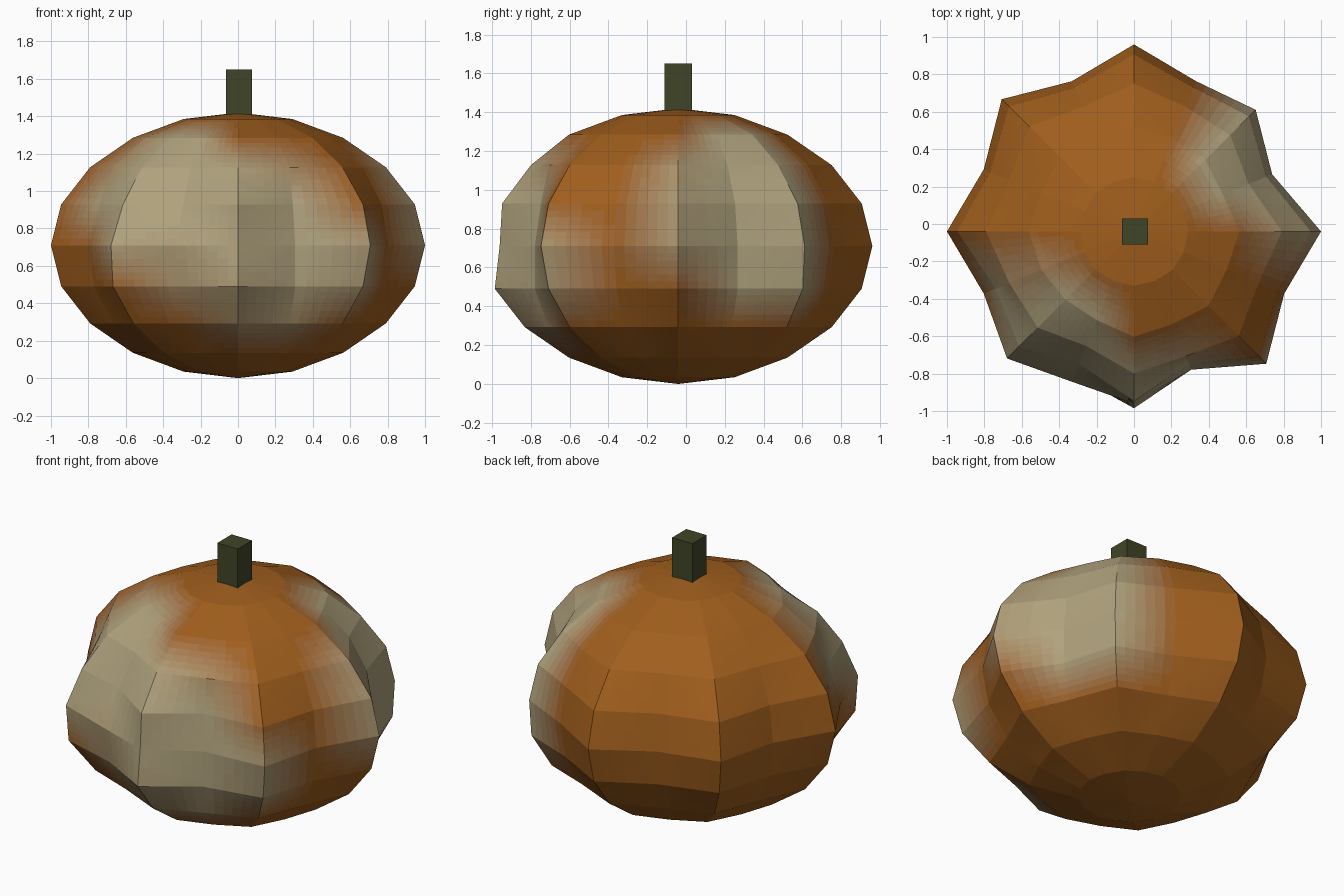
import bpy, bmesh, math

if "Cube" in bpy.data.objects:
    bpy.data.objects.remove(bpy.data.objects["Cube"])

SEGS, CY, H = 16, -0.04, 0.71
STEPS = 14

# Faded patches: one digit (0 orange .. 9 grey) per segment, for each latitude ring
FADE = {3: "0880000004980000", 2: "6990000005998500", 1: "7990000008998900",
        0: "7990000000879970", -1: "0880000000067870", -2: "0000000000006600"}


def material(name, rgb):
    m = bpy.data.materials.new(name)
    m.diffuse_color = (*rgb, 1)
    m.use_nodes = True
    m.node_tree.nodes["Principled BSDF"].inputs["Base Color"].default_value = m.diffuse_color
    return m


def finish(name, bm, mats):
    me = bpy.data.meshes.new(name)
    bmesh.ops.recalc_face_normals(bm, faces=bm.faces)
    bm.to_mesh(me)
    bm.free()
    for m in mats:
        me.materials.append(m)
    ob = bpy.data.objects.new(name, me)
    bpy.context.collection.objects.link(ob)
    return ob


# Gourd body: 16-sided globe with eight ribs that die out towards the poles
bm = bmesh.new()
fade = bm.verts.layers.float.new("fade")
rings = []
for k in range(-4, 5):
    lat = math.radians(18 * k)
    ring = []
    for j in range(SEGS):
        digit = int(FADE.get(k, "0" * SEGS)[j])
        rib = 0.07 * math.cos(lat) ** 2 * (-1 if j % 2 else 1)
        dent = 1 - 0.04 * max(0, digit - 7)     # faded spots are slightly sunken
        r = math.cos(lat) * (1 + rib) / 1.07 * dent
        a = math.tau * j / SEGS
        v = bm.verts.new((r * math.cos(a), CY + r * math.sin(a), H + H * math.sin(lat)))
        v[fade] = digit / 9
        ring.append(v)
    rings.append(ring)
bottom = bm.verts.new((0, CY, 0))
top = bm.verts.new((0, CY, 2 * H))
for j in range(SEGS):
    n = (j + 1) % SEGS
    for lo, hi in zip(rings, rings[1:]):
        bm.faces.new((lo[j], lo[n], hi[n], hi[j]))
    bm.faces.new((bottom, rings[0][n], rings[0][j]))
    bm.faces.new((top, rings[-1][j], rings[-1][n]))

# Flat subdivision so the fade can be stepped across each panel
bmesh.ops.subdivide_edges(bm, edges=bm.edges[:], cuts=5, use_grid_fill=True)
for f in bm.faces:
    t = sum(v[fade] for v in f.verts) / len(f.verts)
    f.material_index = round(max(0, min(1, t * 1.1)) * STEPS)

orange, grey = (0.35, 0.112, 0.012), (0.43, 0.36, 0.205)
shades = [material(f"skin_{i}", [a + (b - a) * i / STEPS for a, b in zip(orange, grey)])
          for i in range(STEPS + 1)]
finish("gourd_body", bm, shades)

# Square stem
bm = bmesh.new()
bmesh.ops.create_cube(bm, size=1)
for v in bm.verts:
    v.co = (0.005 + v.co.x * 0.14, CY + v.co.y * 0.14, 1.515 + v.co.z * 0.27)
finish("stem", bm, [material("stem_green", (0.05, 0.06, 0.02))])
